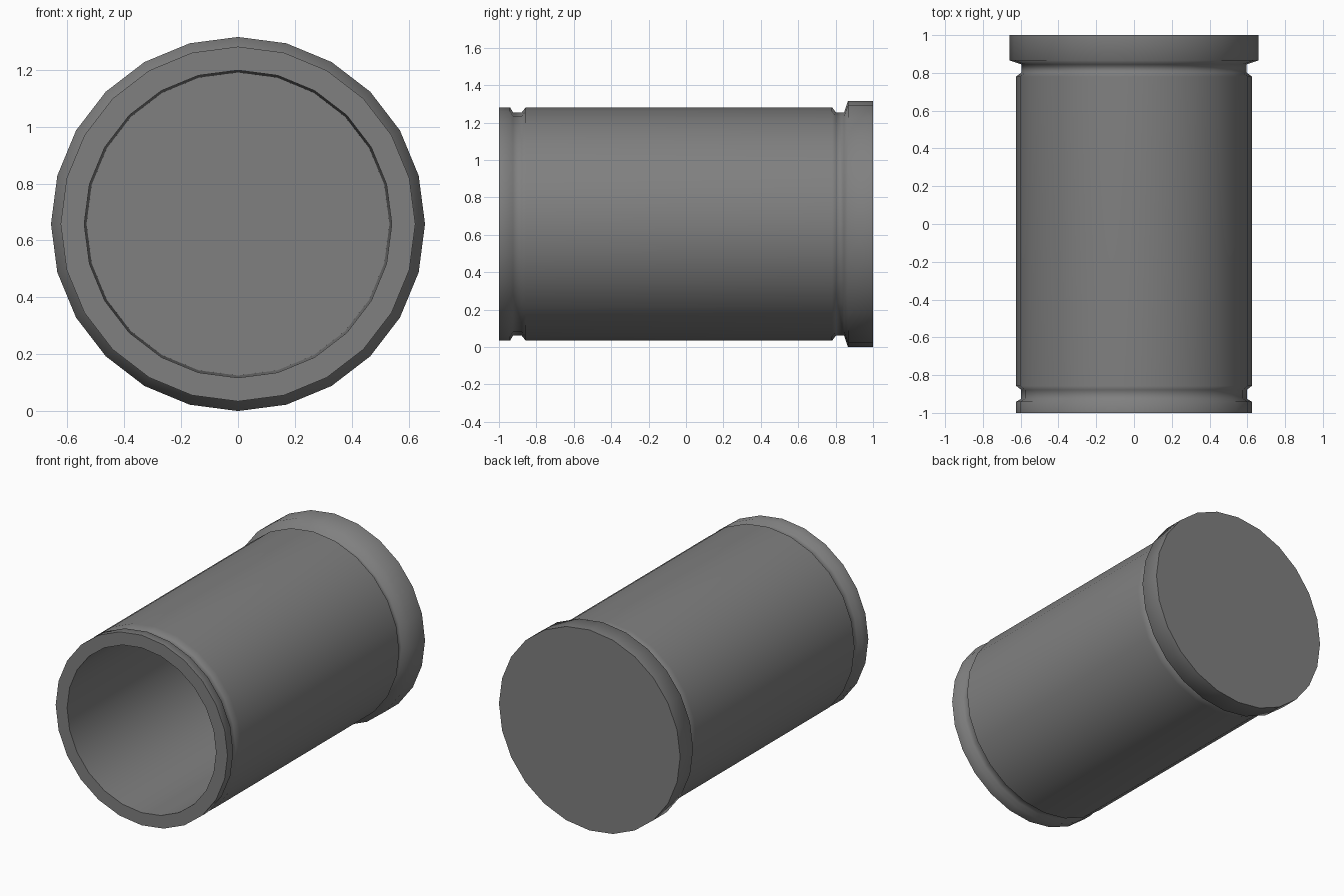
import bpy, bmesh
from math import cos, sin, tau, radians

if "Cube" in bpy.data.objects:
    bpy.data.objects.remove(bpy.data.objects["Cube"])

SIDES = 24
AXIS_Z = 0.658

# half cross-section (radius, y): cavity floor -> mouth -> outside -> base
PROFILE = [
    (0.533, 0.85), (0.541, -1.0),                                        # cavity wall
    (0.624, -1.0), (0.624, -0.941),                                      # mouth lip
    (0.597, -0.925), (0.597, -0.878), (0.624, -0.857),                   # front groove
    (0.624, 0.781), (0.596, 0.802), (0.596, 0.845),                      # rear groove
    (0.658, 0.866), (0.658, 1.0),                                        # base rim
]


def lathe_y(name, profile, sides, z):
    """Revolve a profile around the y axis and cap both ends."""
    bm = bmesh.new()
    rings = [[bm.verts.new((r * cos(tau * i / sides), y, z + r * sin(tau * i / sides)))
              for i in range(sides)] for r, y in profile]
    for a, b in zip(rings, rings[1:]):
        for i in range(sides):
            j = (i + 1) % sides
            bm.faces.new((a[i], a[j], b[j], b[i]))
    bm.faces.new(rings[0])
    bm.faces.new(rings[-1])
    bmesh.ops.recalc_face_normals(bm, faces=bm.faces[:])
    mesh = bpy.data.meshes.new(name)
    bm.to_mesh(mesh)
    bm.free()
    obj = bpy.data.objects.new(name, mesh)
    bpy.context.collection.objects.link(obj)
    return obj


# hollow casing, open at the front and closed at the back
casing = lathe_y("casing", PROFILE, SIDES, AXIS_Z)
bpy.context.view_layer.objects.active = casing
casing.select_set(True)
bpy.ops.object.shade_smooth_by_angle(angle=radians(80))

# the large wall faces dominate the shading, so the grooves stay soft
weighted = casing.modifiers.new("weighted_normals", 'WEIGHTED_NORMAL')
weighted.keep_sharp = True

# dark grey finish
dark = bpy.data.materials.new("dark_grey")
dark.diffuse_color = (0.216, 0.216, 0.216, 1)
dark.use_nodes = True
dark.node_tree.nodes["Principled BSDF"].inputs["Base Color"].default_value = dark.diffuse_color
casing.data.materials.append(dark)
